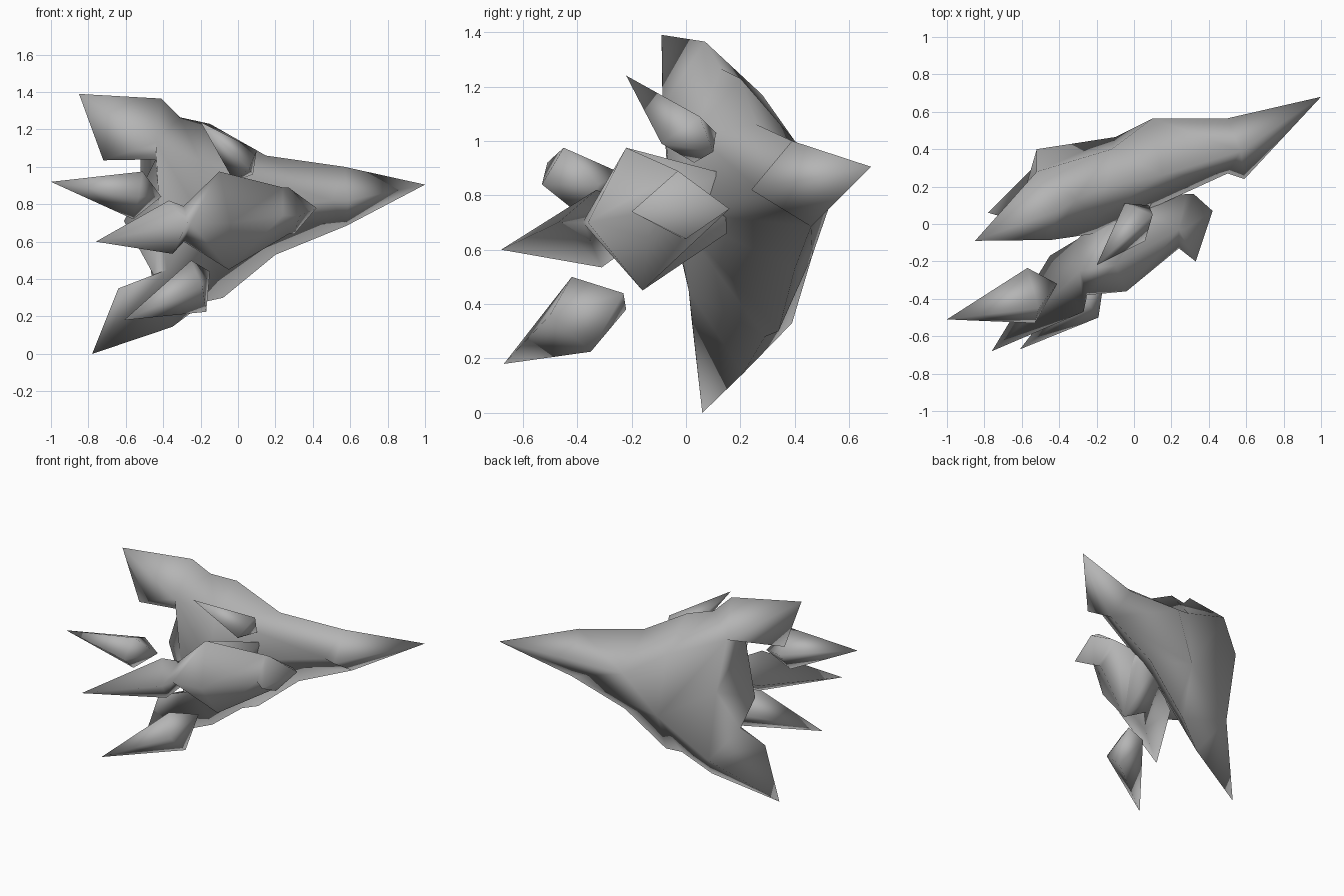
import bpy, bmesh

cube = bpy.data.objects.get("Cube")
if cube:
    bpy.data.objects.remove(cube, do_unlink=True)

stone = bpy.data.materials.new("grey_stone")
stone.use_nodes = True
GREY = (0.46, 0.46, 0.46, 1)
stone.diffuse_color = GREY
stone.node_tree.nodes["Principled BSDF"].inputs["Base Color"].default_value = GREY


def hull_faces(points):
    """Triangles of the convex hull, as tuples of coordinates."""
    bm = bmesh.new()
    for p in points:
        bm.verts.new(p)
    bmesh.ops.convex_hull(bm, input=bm.verts[:])
    faces = [tuple(tuple(round(c, 4) for c in v.co) for v in f.verts) for f in bm.faces]
    bm.free()
    return faces


def make_object(name, faces):
    """One smooth object from triangles given by their corner coordinates."""
    bm = bmesh.new()
    verts = {}
    for f in faces:
        for p in f:
            if p not in verts:
                verts[p] = bm.verts.new(p)
        bm.faces.new([verts[p] for p in f])
    bmesh.ops.recalc_face_normals(bm, faces=bm.faces[:])
    for f in bm.faces:
        f.smooth = True
    mesh = bpy.data.meshes.new(name)
    bm.to_mesh(mesh)
    bm.free()
    mesh.materials.append(stone)
    obj = bpy.data.objects.new(name, mesh)
    bpy.context.collection.objects.link(obj)


def build_hulls(name, segments):
    """Join convex segments, dropping inner faces where two of them meet."""
    faces = [f for s in segments for f in hull_faces(s)]
    keys = [frozenset(f) for f in faces]
    make_object(name, [f for f, k in zip(faces, keys) if keys.count(k) == 1])


def fan(hub, chain):
    return [(hub, a, b) for a, b in zip(chain, chain[1:])]


# Blade body: outline points, shared by the front and the back
nose_tip, nose_top, nose_low = (1, .68, .905), (.57, .39, 1), (.58, .46, .685)
waist_top, waist_low = (.15, .26, 1.06), (.2, .4, .53)
chest_top, chest_low = (-.15, .2, 1.23), (-.08, .34, .3)
up_root, up_top = (-.31, .13, 1.265), (-.41, .07, 1.365)
up_tip, up_low = (-.85, -.09, 1.39), (-.72, -.085, 1.035)
rear_top, rear_mid, rear_low = (-.44, -.04, 1.04), (-.61, .09, .71), (-.45, .03, .42)
low_up, low_tip = (-.64, .02, .35), (-.78, .06, 0)
low_bottom, low_root = (-.35, .21, .145), (-.17, .29, .28)


def blade_side(nose, shoulder, crown, hub, rear, upper, lower):
    """Cover one side of the outline with fans around seven ridge points."""
    return (fan(nose, [shoulder, nose_top, nose_tip, nose_low, shoulder])
            + fan(shoulder, [nose_top, waist_top, crown, hub, nose_low])
            + fan(crown, [waist_top, chest_top, up_root, upper, hub])
            + fan(hub, [lower, low_root, chest_low, waist_low, nose_low])
            + fan(rear, [upper, rear_top, rear_mid, rear_low, lower, hub, upper])
            + fan(upper, [up_root, up_top, up_tip, up_low, rear_top])
            + fan(lower, [rear_low, low_up, low_tip, low_bottom, low_root]))


make_object("blade_body",
            blade_side((.59, .24, .82), (.5, .27, .82), (-.2, .03, 1.03),
                       (-.2, -.05, .74), (-.42, -.06, .75),
                       (-.44, -.085, 1.13), (-.38, .01, .45))
            + blade_side((.5, .565, .86), (.1, .565, .87), (-.12, .4, 1),
                         (-.1, .465, .58), (-.52, .4, .84),
                         (-.52, .28, 1.17), (-.45, .39, .33)))

# Front arm: spike, neck, core and blunt stub
spike = [(-.37, -.33, .82), (-.27, -.47, .7), (-.35, -.31, .535), (-.45, -.17, .65)]
neck = [(-.29, -.25, .79), (-.25, -.38, .7), (-.29, -.22, .6), (-.3, -.08, .7)]
core = [(-.1, -.22, .975), (-.04, -.36, .7), (-.05, -.16, .45), (-.1, .12, .75)]
waist = [(.24, -.03, .89), (.24, -.13, .74), (.27, -.01, .64), (.28, .16, .75)]
stub = [(.27, -.03, .89), (.33, -.2, .74), (.3, 0, .64), (.32, .16, .75)]
build_hulls("front_arm", [
    [(-.76, -.68, .6)] + spike, spike + neck, neck + core,
    core + waist, waist + stub, stub + [(.42, .07, .78)],
    core + [(.1, .14, .88), (.1, .15, .66)],
])

# Loose shards: tip first, then the blunt end
build_hulls("rear_shard", [[(-1, -.51, .92), (-.51, -.45, .975), (-.57, -.235, .88),
                            (-.53, -.53, .84), (-.56, -.38, .72), (-.41, -.32, .84)]])
build_hulls("lower_shard", [[(-.61, -.67, .18), (-.25, -.42, .5), (-.17, -.35, .225),
                             (-.19, -.5, .36), (-.26, -.22, .38), (-.15, -.23, .44)]])
build_hulls("upper_shard", [[(-.2, -.22, 1.24), (-.05, .11, 1.03), (.1, .05, 1.09),
                             (.06, -.09, .99), (-.02, .03, .92), (.08, .1, .96)]])
